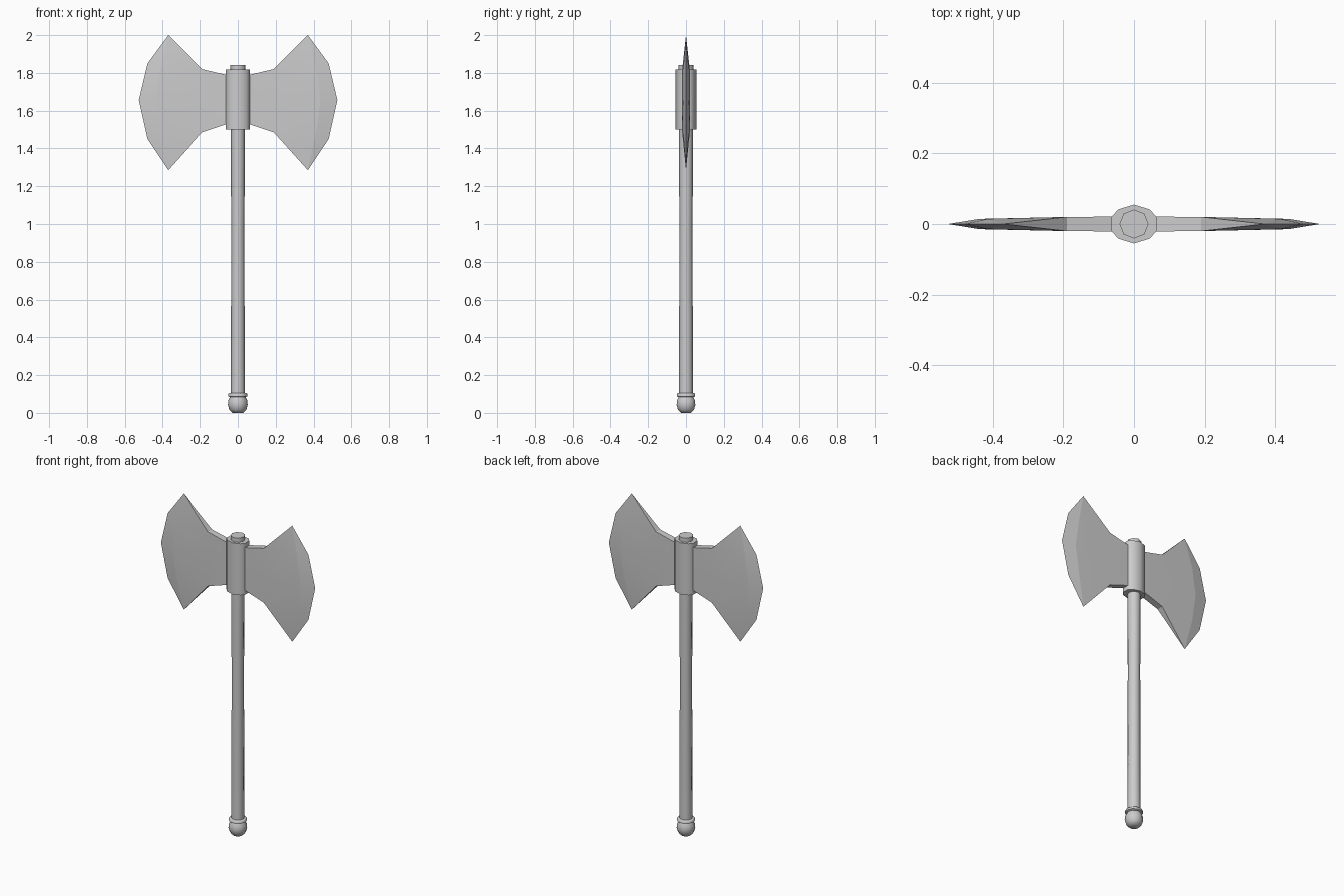
import bpy, bmesh, math

if "Cube" in bpy.data.objects:
    bpy.data.objects.remove(bpy.data.objects["Cube"])


def finish(name, bm, angle=35):
    bmesh.ops.remove_doubles(bm, verts=bm.verts, dist=0.0001)
    bmesh.ops.recalc_face_normals(bm, faces=bm.faces)
    me = bpy.data.meshes.new(name)
    bm.to_mesh(me)
    bm.free()
    ob = bpy.data.objects.new(name, me)
    bpy.context.collection.objects.link(ob)
    bpy.ops.object.select_all(action='DESELECT')
    ob.select_set(True)
    bpy.context.view_layer.objects.active = ob
    bpy.ops.object.shade_smooth_by_angle(angle=math.radians(angle))
    return ob


def circle(r, n=8):
    return [(r * math.cos(2 * math.pi * i / n), r * math.sin(2 * math.pi * i / n)) for i in range(n)]


def loft(name, sections, angle=50):
    """Skin a stack of (outline, z) sections and cap both ends."""
    bm = bmesh.new()
    rings = [[bm.verts.new((x, y, z)) for x, y in pts] for pts, z in sections]
    for a, b in zip(rings, rings[1:]):
        n = len(a)
        for i in range(n):
            j = (i + 1) % n
            bm.faces.new((a[i], a[j], b[j], b[i]))
    bm.faces.new(rings[0][::-1])
    bm.faces.new(rings[-1])
    return finish(name, bm, angle)


# Shaft, slightly slimmer in the middle
loft("handle", [(circle(r), z) for r, z in
     [(0.038, 0.09), (0.036, 0.4), (0.035, 1.03), (0.038, 1.5), (0.038, 1.8)]])

# Rounded pommel with collar ring
loft("pommel", [(circle(r, 10), z) for r, z in
     [(0.028, 0.0), (0.045, 0.017), (0.052, 0.042), (0.05, 0.066), (0.041, 0.084)]])
loft("pommel_ring", [(circle(r, 10), z) for r, z in
     [(0.04, 0.082), (0.051, 0.088), (0.051, 0.1), (0.045, 0.105)]])

# Socket gripping the blades, and the cap above it
quarter = [(0.063, 0.02), (0.045, 0.041)]
socket = (quarter + [(0, 0.055)] + [(-x, y) for x, y in quarter[::-1]]
          + [(-x, -y) for x, y in quarter] + [(0, -0.055)]
          + [(x, -y) for x, y in quarter[::-1]])
loft("socket", [(socket, 1.5), (socket, 1.817)])
loft("top_cap", [(circle(0.041), 1.79), (circle(0.041), 1.843)])

# Twin blades: one wing built from both sides, then mirrored
root = [(0.04, 1.535), (0.04, 1.655), (0.04, 1.785)]
neck = [(0.19, 1.485), (0.19, 1.655), (0.19, 1.82)]
arc = [(0.413, 1.48), (0.437, 1.655), (0.413, 1.82)]
edge = [(0.37, 1.285), (0.48, 1.45), (0.526, 1.656), (0.48, 1.85), (0.37, 2.0)]
bm = bmesh.new()
sides = []
for s in (-1, 1):
    def col(pts, y):
        return [bm.verts.new((x, s * y, z)) for x, z in pts]
    r, n, a, e = col(root, 0.021), col(neck, 0.02), col(arc, 0.0145), col(edge, 0)
    for i in range(2):
        bm.faces.new((r[i], n[i], n[i + 1], r[i + 1]))
        bm.faces.new((n[i], a[i], a[i + 1], n[i + 1]))
        bm.faces.new((a[i], e[i + 1], e[i + 2], a[i + 1]))
    for i, t, u in ((0, 0, 1), (2, 4, 3)):
        bm.faces.new((n[i], e[t], a[i]))
        bm.faces.new((a[i], e[t], e[u]))
    sides.append((r, n, e))
# Rim walls and root cap joining the two sides
(r0, n0, e0), (r1, n1, e1) = sides
for i, t in ((0, 0), (2, 4)):
    bm.faces.new((r0[i], n0[i], n1[i], r1[i]))
    bm.faces.new((n0[i], e0[t], n1[i]))
bmesh.ops.remove_doubles(bm, verts=bm.verts, dist=0.0001)
bmesh.ops.holes_fill(bm, edges=[e for e in bm.edges if e.is_boundary], sides=0)
blades = finish("blades", bm, 5)
blades.modifiers.new("mirror", 'MIRROR').use_axis[0] = True
